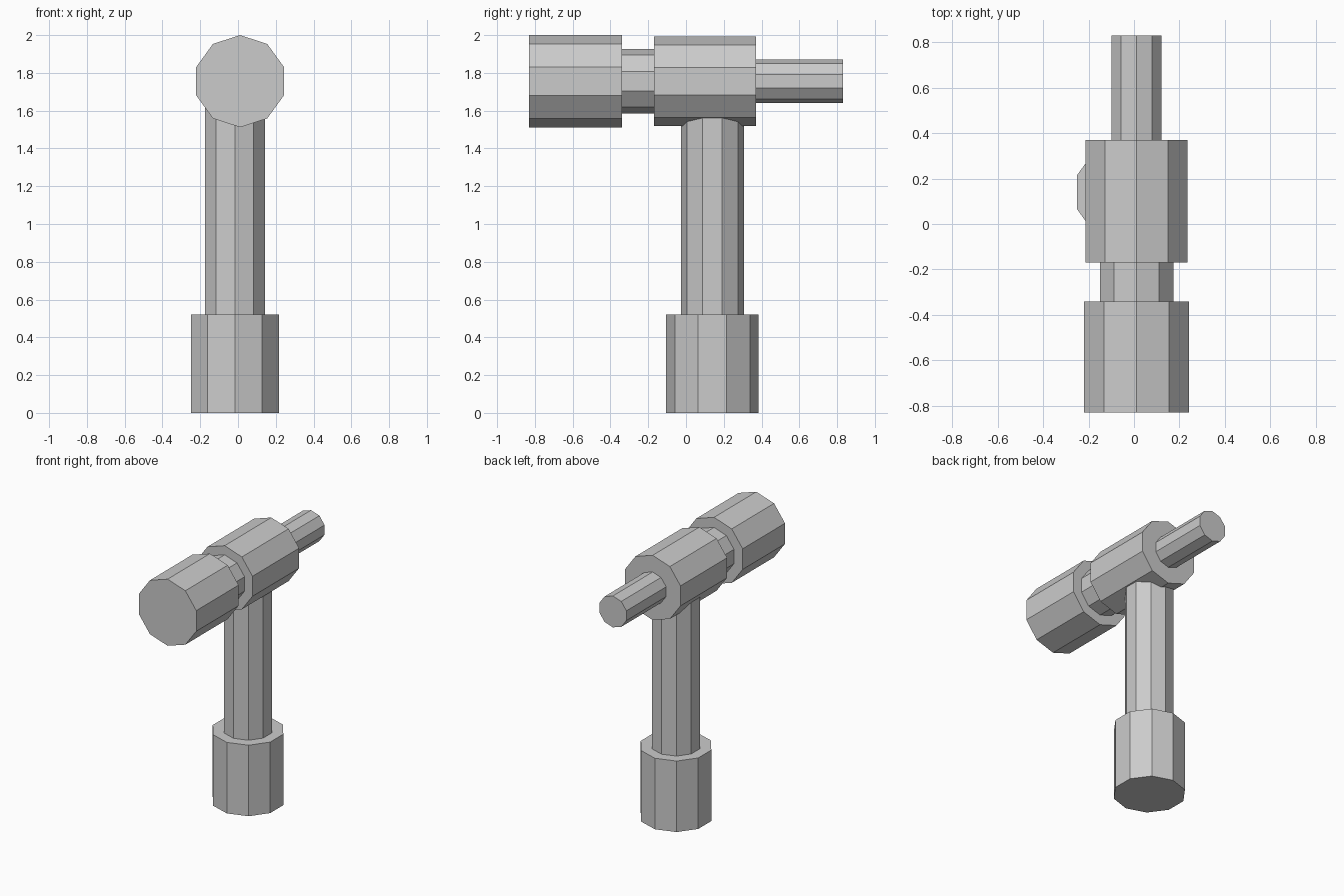
import bpy
from math import pi

cube = bpy.data.objects.get("Cube")
if cube:
    bpy.data.objects.remove(cube, do_unlink=True)

# Single plain grey
grey = bpy.data.materials.new("plain_grey")
grey.use_nodes = True
colour = (0.6, 0.6, 0.6, 1)
grey.diffuse_color = colour
grey.node_tree.nodes["Principled BSDF"].inputs["Base Color"].default_value = colour

SIDES = 10
HEAD_X, HEAD_Z = 0.011, 1.756
HANDLE_X, HANDLE_Y = -0.017, 0.14


def prism(name, radius, length, centre, lying=False):
    """Ten-sided flat-shaded cylinder, upright or lying along y."""
    bpy.ops.mesh.primitive_cylinder_add(
        vertices=SIDES, radius=radius, depth=length, location=centre,
        rotation=(pi / 2 if lying else 0, 0, 0))
    part = bpy.context.object
    part.name = name
    part.data.materials.append(grey)


def head_part(name, radius, y0, y1):
    prism(name, radius, y1 - y0, (HEAD_X, (y0 + y1) / 2, HEAD_Z), lying=True)


def handle_part(name, radius, z0, z1):
    prism(name, radius, z1 - z0, (HANDLE_X, HANDLE_Y, (z0 + z1) / 2))


# Head, front to back
head_part("striking_face", 0.244, -0.83, -0.34)
head_part("head_neck", 0.17, -0.34, -0.17)
head_part("head_body", 0.237, -0.17, 0.37)
head_part("rear_spike", 0.115, 0.37, 0.83)

# Handle, running up into the head body
handle_part("grip", 0.245, 0, 0.52)
handle_part("handle_shaft", 0.167, 0.52, 1.66)
